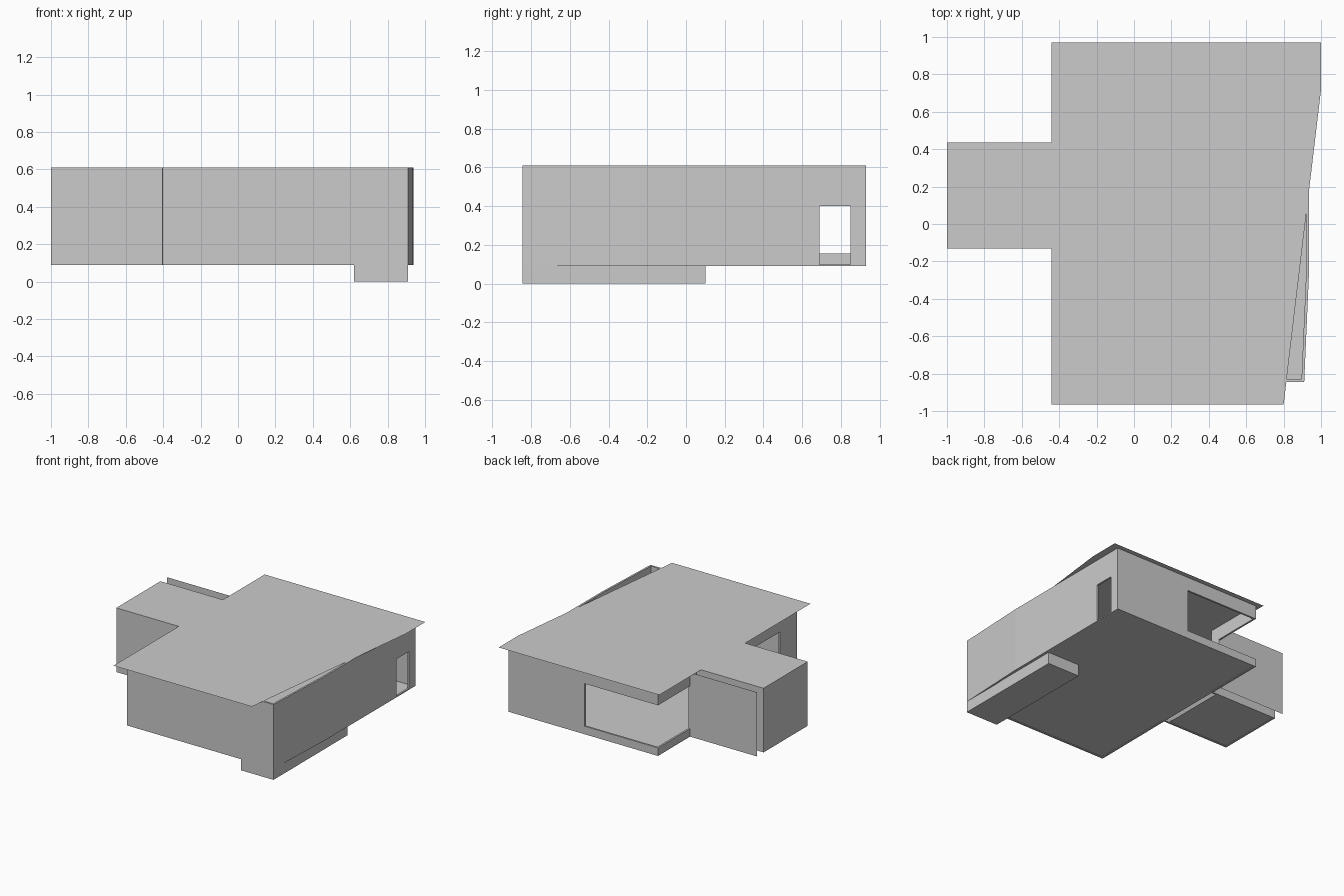
import bpy, bmesh
from mathutils import Vector

if "Cube" in bpy.data.objects:
    bpy.data.objects.remove(bpy.data.objects["Cube"])

Z0, Z1 = 0.09, 0.61      # wall bottom and top
SILL, HEAD = 0.155, 0.50  # window heights


def finish(name, bm):
    mesh = bpy.data.meshes.new(name)
    bm.to_mesh(mesh)
    bm.free()
    obj = bpy.data.objects.new(name, mesh)
    bpy.context.collection.objects.link(obj)
    return obj


def sheet(name, pts, z):
    """Flat horizontal polygon."""
    bm = bmesh.new()
    bm.faces.new([bm.verts.new((x, y, z)) for x, y in pts])
    return finish(name, bm)


def box(name, x0, x1, y0, y1, z0, z1):
    bm = bmesh.new()
    bmesh.ops.create_cube(bm, size=1)
    for v in bm.verts:
        v.co = ((x0 + x1) / 2 + v.co.x * (x1 - x0),
                (y0 + y1) / 2 + v.co.y * (y1 - y0),
                (z0 + z1) / 2 + v.co.z * (z1 - z0))
    return finish(name, bm)


def wall(name, p, q, hole=None, thick=0.015):
    """Upright wall from p to q, outside on the right hand; hole = (start, end, low, high)."""
    p, q = Vector(p), Vector(q)
    length = (q - p).length
    d = (q - p) / length
    us, zs = {0, length}, {Z0, Z1}
    if hole:
        us |= {hole[0], min(hole[1], length)}
        zs |= set(hole[2:])
    us, zs = sorted(us), sorted(zs)
    bm = bmesh.new()
    for a, b in zip(us, us[1:]):
        for c, e in zip(zs, zs[1:]):
            if hole and hole[0] <= (a + b) / 2 <= hole[1] and hole[2] <= (c + e) / 2 <= hole[3]:
                continue
            bm.faces.new([bm.verts.new((*(p + d * u), z)) for u, z in ((a, c), (b, c), (b, e), (a, e))])
    bmesh.ops.remove_doubles(bm, verts=bm.verts, dist=1e-5)
    obj = finish(name, bm)
    if thick:
        mod = obj.modifiers.new("thickness", "SOLIDIFY")
        mod.thickness, mod.offset = thick, -1
    return obj


# Overhanging roof sheet with the slanted right edge
sheet("roof", [(-0.44, -0.965), (0.80, -0.965), (1, 0.72), (1, 0.97), (-0.44, 0.97),
               (-0.44, 0.435), (-1, 0.435), (-1, -0.13), (-0.44, -0.13)], Z1)

# Main room walls
FL, FR, BR, BL = (-0.405, -0.845), (0.91, -0.845), (0.938, 0.93), (-0.40, 0.93)
MID = (0.936, -0.25)
wall("front_wall", FL, FR)
wall("right_wall_front", FR, MID)
wall("right_wall_back", MID, BR, (0.94, 1.10, 0.10, 0.40))
wall("back_wall", BR, BL, (0.68, 9, SILL, HEAD))
wall("left_wall_back", BL, (-0.40, 0.435), (0, 0.41, SILL, HEAD))
wall("left_wall_front", (-0.40, -0.13), FL, (0.0, 0.50, SILL, HEAD))

# Side wing
wall("wing_back_wall", (-0.40, 0.435), (-1, 0.435))
wall("wing_left_wall", (-1, 0.435), (-1, -0.13))
wall("wing_front_wall", (-1, -0.13), (-0.40, -0.13))
wall("screen_wall", (-0.40, 0.52), (-1, 0.52), thick=0)

# Floors and the foundation block
sheet("main_floor", [FL, FR, MID, BR, BL], Z0 + 0.004)
sheet("wing_floor", [(-1, -0.13), (-0.44, -0.13), (-0.44, 0.435), (-1, 0.435)], Z0 + 0.004)
box("foundation_block", 0.62, 0.91, -0.845, 0.10, 0, Z0 + 0.004)
